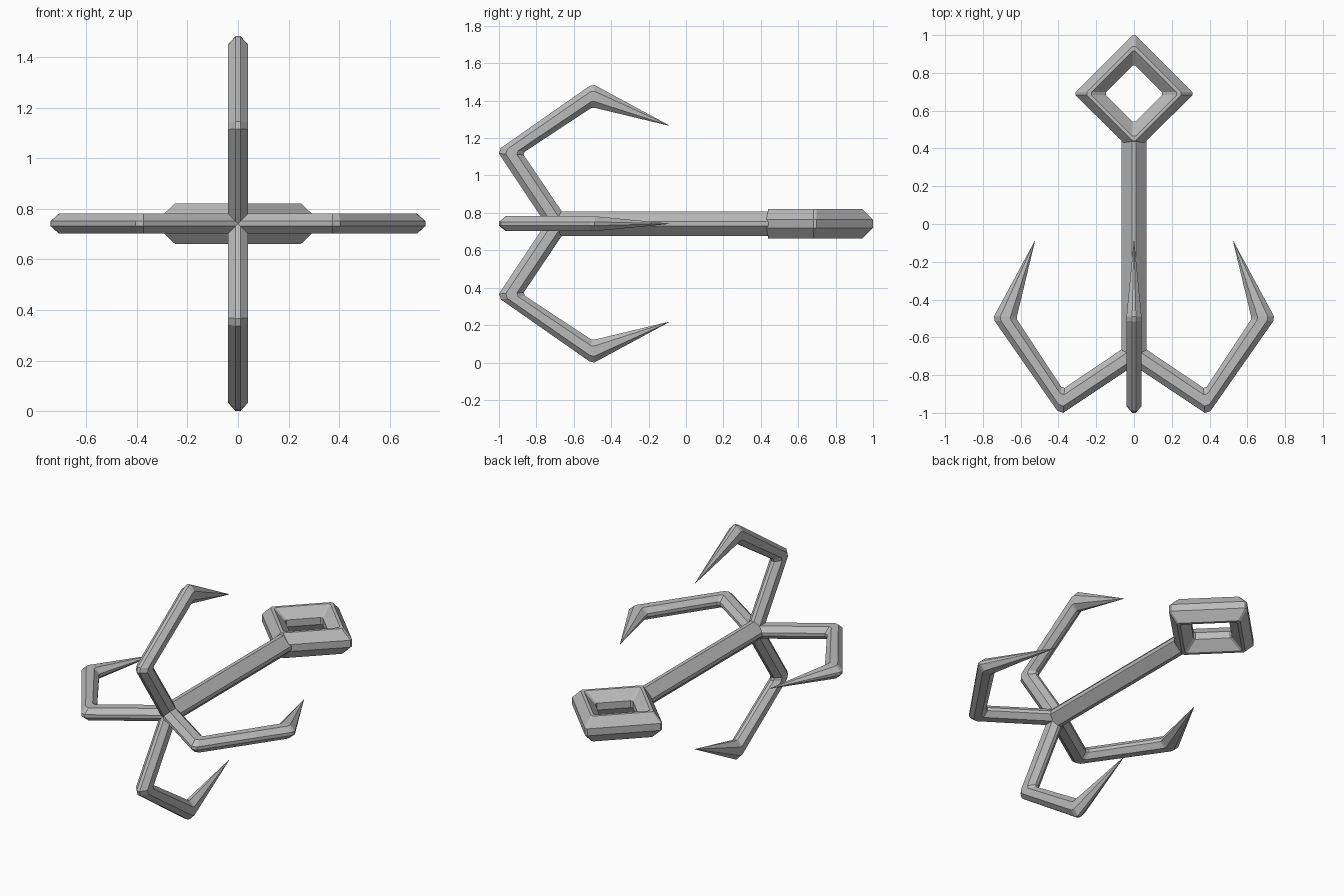
import bpy
import bmesh
import math
from mathutils import Vector, Matrix

cube = bpy.data.objects.get("Cube")
if cube:
    bpy.data.objects.remove(cube, do_unlink=True)

AXIS_Z = 0.742
GREY = (0.5, 0.5, 0.5, 1)
steel = bpy.data.materials.new("grey_steel")
steel.use_nodes = True
steel.diffuse_color = GREY
steel.node_tree.nodes["Principled BSDF"].inputs["Base Color"].default_value = GREY


def loft(name, rings, closed=False, turn=0.0):
    """Skin a list of equal cross-sections, turned about the shaft axis."""
    bm = bmesh.new()
    loops = [[bm.verts.new(p) for p in ring] for ring in rings]
    n = len(loops[0])
    pairs = list(zip(loops, loops[1:]))
    if closed:
        pairs.append((loops[-1], loops[0]))
    else:
        bm.faces.new(loops[0])
        bm.faces.new(loops[-1])
    for a, b in pairs:
        for i in range(n):
            j = (i + 1) % n
            bm.faces.new((a[i], a[j], b[j], b[i]))
    bmesh.ops.remove_doubles(bm, verts=bm.verts, dist=0.0005)
    bmesh.ops.recalc_face_normals(bm, faces=bm.faces)
    bm.transform(Matrix.Translation((0, 0, AXIS_Z)) @ Matrix.Rotation(turn, 4, "Y"))
    mesh = bpy.data.meshes.new(name)
    bm.to_mesh(mesh)
    bm.free()
    mesh.materials.append(steel)
    obj = bpy.data.objects.new(name, mesh)
    bpy.context.collection.objects.link(obj)
    return obj


def chamfered(wide, flat_v, flat_u):
    """Eight-sided section: side flats at +-wide, ridges at +-1."""
    half = [(wide, flat_v), (flat_u, 1), (-flat_u, 1), (-wide, flat_v)]
    return half + [(-u, -v) for u, v in half]


# Shaft: square bar on edge with narrow chamfers, pointed where the claws meet
shaft_rings = []
for y, size in ((-0.74, 0.004), (-0.68, 0.066), (0.46, 0.066)):
    shaft_rings.append([Vector((u * size, y, v * size)) for u, v in chamfered(1, 0.18, 0.18)])
loft("shaft", shaft_rings)

# Claws: (outer radius, outer y, inner radius, inner y, width scale)
claw_path = [
    (0.0, -0.75, 0.0, -0.62, 1),
    (0.375, -1.0, 0.368, -0.868, 1),
    (0.405, -0.99, 0.385, -0.862, 1),
    (0.737, -0.515, 0.62, -0.505, 1),
    (0.742, -0.49, 0.62, -0.49, 1),
    (0.526, -0.09, 0.524, -0.09, 0.03),
]
claw_rings = []
for ro, yo, ri, yi, scale in claw_path:
    outer, inner = Vector((0, yo, ro)), Vector((0, yi, ri))
    mid, half = (outer + inner) / 2, (outer - inner) / 2
    claw_rings.append([mid + half * v + Vector((u * scale, 0, 0))
                       for u, v in chamfered(0.04, 0.45, 0.01)])
for i, name in enumerate(("upper_claw", "left_claw", "lower_claw", "right_claw")):
    loft(name, claw_rings, turn=i * math.pi / 2)

# Rope eye: diamond ring with blunt corners, cut flat where the shaft enters
eye_section = [(0.31, -0.022), (0.31, 0.022), (0.25, 0.08), (0.225, 0.08),
               (0.148, 0.022), (0.148, -0.022), (0.225, -0.08), (0.25, -0.08)]
eye_centre = Vector((0, 0.69, 0))
eye_rings = []
for corner in range(4):
    angle = corner * math.pi / 2
    out = Vector((math.cos(angle), math.sin(angle), 0))
    side = Vector((-out.y, out.x, 0))
    for sign in (-1, 1):
        ring = []
        for r, z in eye_section:
            blunt = 0.008
            if corner == 3 and r > 0.26:
                r, blunt = 0.26, 0.055
            ring.append(eye_centre + out * r + side * sign * blunt + Vector((0, 0, z)))
        eye_rings.append(ring)
loft("rope_eye", eye_rings, closed=True)
